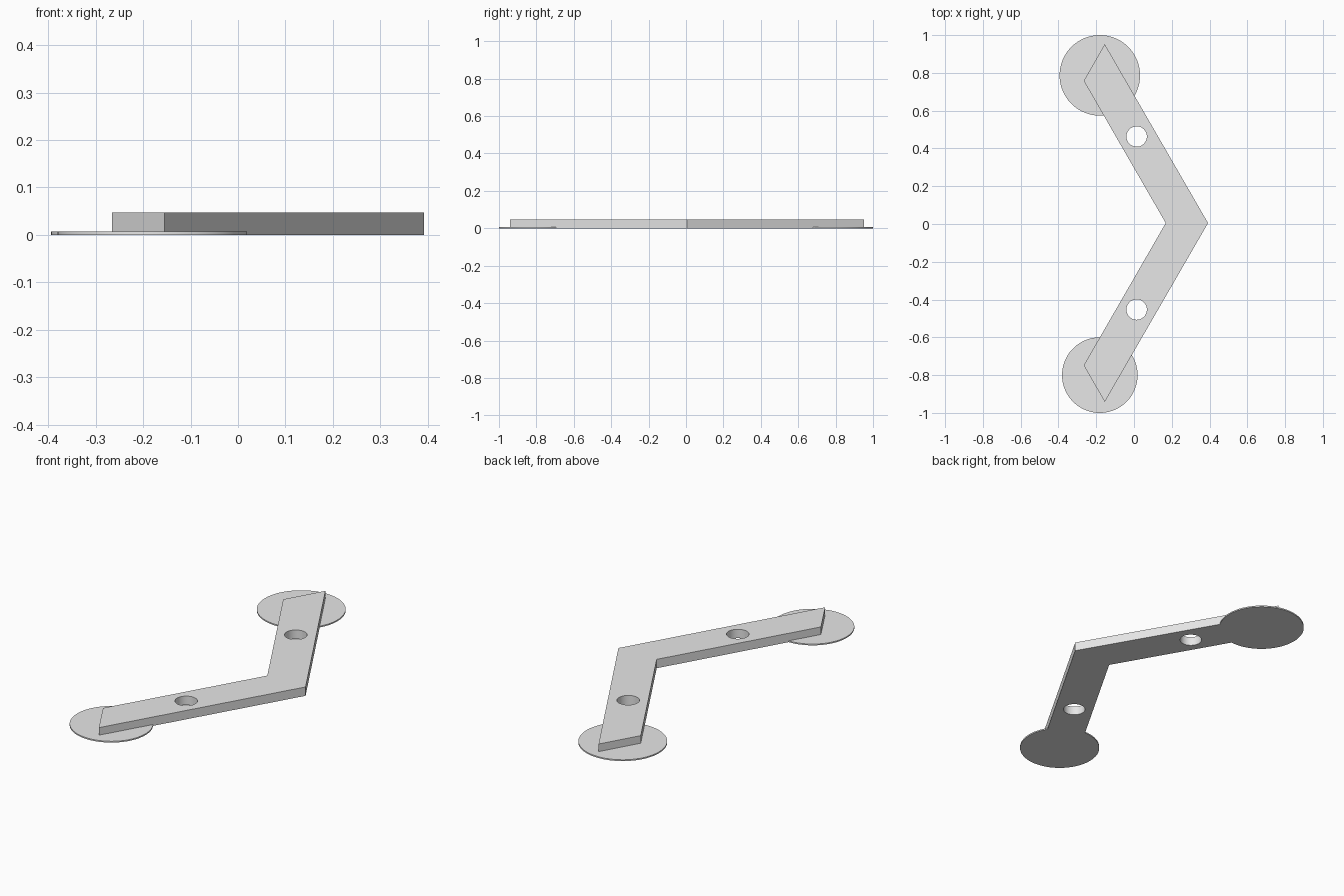
import bpy
import bmesh
import math

if "Cube" in bpy.data.objects:
    bpy.data.objects.remove(bpy.data.objects["Cube"], do_unlink=True)

MID_Y = 0.005      # symmetry line of the bent bar
BAR_HEIGHT = 0.047
PAD_HEIGHT = 0.007

grey = bpy.data.materials.new("light grey")
grey.use_nodes = True
colour = (0.8, 0.8, 0.8, 1)
grey.diffuse_color = colour
grey.node_tree.nodes["Principled BSDF"].inputs["Base Color"].default_value = colour


def cylinder(name, x, y, z, radius, depth):
    bpy.ops.mesh.primitive_cylinder_add(vertices=96, radius=radius, depth=depth,
                                        location=(x, y, z))
    obj = bpy.context.object
    obj.name = name
    obj.data.materials.append(grey)
    return obj


def smooth(obj):
    bpy.ops.object.select_all(action="DESELECT")
    obj.select_set(True)
    bpy.context.view_layer.objects.active = obj
    bpy.ops.object.shade_smooth_by_angle(angle=math.radians(30))


# Bent bar: a V-shaped outline, mirrored about its middle and extruded
half = [(0.392, 0), (-0.155, 0.947), (-0.266, 0.753), (0.168, 0)]
outline = half + [(x, -y) for x, y in half[2:0:-1]]
bm = bmesh.new()
face = bm.faces.new([bm.verts.new((x, y + MID_Y, 0)) for x, y in outline])
top = bmesh.ops.extrude_face_region(bm, geom=[face])["geom"]
bmesh.ops.translate(bm, vec=(0, 0, BAR_HEIGHT),
                    verts=[v for v in top if isinstance(v, bmesh.types.BMVert)])
bmesh.ops.recalc_face_normals(bm, faces=bm.faces)
mesh = bpy.data.meshes.new("bent_bar")
bm.to_mesh(mesh)
bm.free()
bar = bpy.data.objects.new("bent_bar", mesh)
bpy.context.collection.objects.link(bar)
mesh.materials.append(grey)

# Round through-holes, one in each arm
cutters = []
for side, sign in (("back", 1), ("front", -1)):
    cutter = cylinder(side + "_hole_cutter", 0.014, MID_Y + sign * 0.458,
                      BAR_HEIGHT / 2, 0.054, 0.2)
    cut = bar.modifiers.new(side + "_hole", "BOOLEAN")
    cut.operation = "DIFFERENCE"
    cut.solver = "EXACT"
    cut.object = cutter
    cutters.append(cutter)
bpy.context.view_layer.objects.active = bar
for name in [m.name for m in bar.modifiers]:
    bpy.ops.object.modifier_apply(modifier=name)
for cutter in cutters:
    bpy.data.objects.remove(cutter, do_unlink=True)
smooth(bar)

# Thin round pads under the arm ends
for name, y, radius in (("back_pad", 0.787, 0.213), ("front_pad", -0.8, 0.2)):
    smooth(cylinder(name, -0.181, y, PAD_HEIGHT / 2, radius, PAD_HEIGHT))
